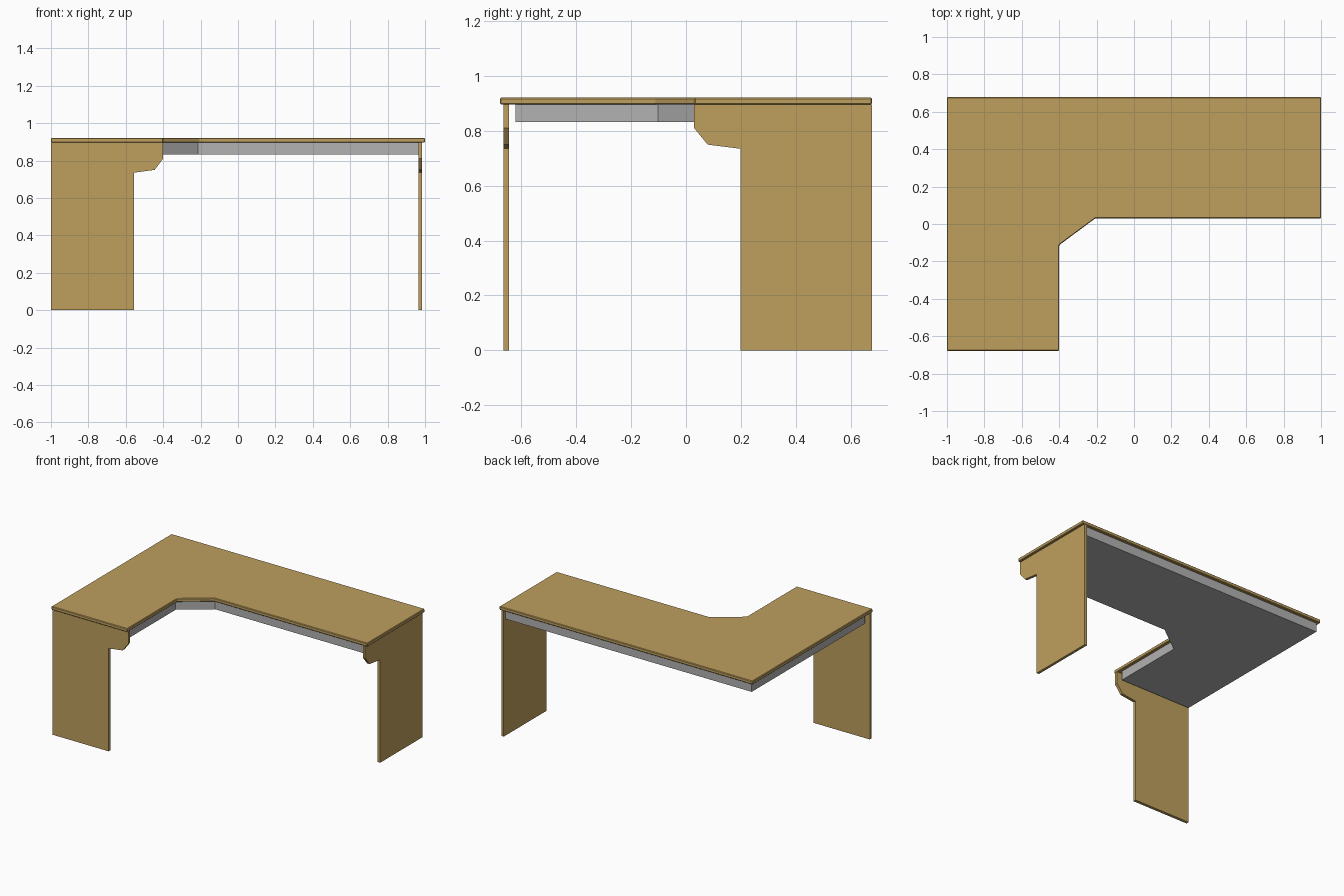
import bpy
import bmesh
from mathutils import Vector

cube = bpy.data.objects.get("Cube")
if cube:
    bpy.data.objects.remove(cube)


def material(name, rgb):
    m = bpy.data.materials.new(name)
    m.use_nodes = True
    m.diffuse_color = (*rgb, 1)
    m.node_tree.nodes["Principled BSDF"].inputs["Base Color"].default_value = (*rgb, 1)
    return m


wood = material("light wood", (0.52, 0.35, 0.114))
metal = material("grey frame", (0.445, 0.445, 0.445))


def slab(name, points, direction, mat, bevel=0):
    """Extrude a flat outline along a direction into a closed solid."""
    bm = bmesh.new()
    face = bm.faces.new([bm.verts.new(p) for p in points])
    out = bmesh.ops.extrude_face_region(bm, geom=[face])
    moved = [v for v in out["geom"] if isinstance(v, bmesh.types.BMVert)]
    bmesh.ops.translate(bm, verts=moved, vec=Vector(direction))
    bmesh.ops.recalc_face_normals(bm, faces=bm.faces)
    mesh = bpy.data.meshes.new(name)
    bm.to_mesh(mesh)
    bm.free()
    mesh.materials.append(mat)
    obj = bpy.data.objects.new(name, mesh)
    bpy.context.collection.objects.link(obj)
    if bevel:
        mod = obj.modifiers.new("edge_bevel", 'BEVEL')
        mod.width = bevel
        mod.segments = 1
    return obj


X, Y = 1.0, 0.678           # half extents
TOP, UNDER = 0.921, 0.896   # desktop surfaces
INSET = 0.02

# L-shaped desktop with a diagonal inner corner
outline = [(-X, -Y), (-0.4, -Y), (-0.4, -0.113), (-0.207, 0.03),
           (X, 0.03), (X, Y), (-X, Y)]
slab("desktop", [(x, y, UNDER) for x, y in outline], (0, 0, TOP - UNDER), wood, 0.004)

# Frame below the desktop, set in from its edge
frame = [(-X + INSET, -0.622), (-0.42, -0.622), (-0.42, -0.103), (-0.215, 0.05),
         (0.965, 0.05), (0.965, Y - INSET), (-X + INSET, Y - INSET)]
slab("under_frame", [(x, y, 0.832) for x, y in frame], (0, 0, UNDER - 0.832), metal)

# Leg panels: profile of distance from the outer edge against height
profile = [(0, 0), (0.445, 0), (0.445, 0.735), (0.555, 0.75),
           (0.6, 0.81), (0.6, UNDER), (0, UNDER)]
slab("front_leg_panel", [(-X + d, -0.666, z) for d, z in profile],
     (0, 0.021, 0), wood)


def side_depth(d):
    """The side panel is a little deeper than the front one."""
    return Y - d - 0.035 * min(1, d / 0.445) - 0.013 * max(0, (d - 0.445) / 0.155)


slab("side_leg_panel", [(0.984, side_depth(d), z) for d, z in profile],
     (-0.019, 0, 0), wood)
